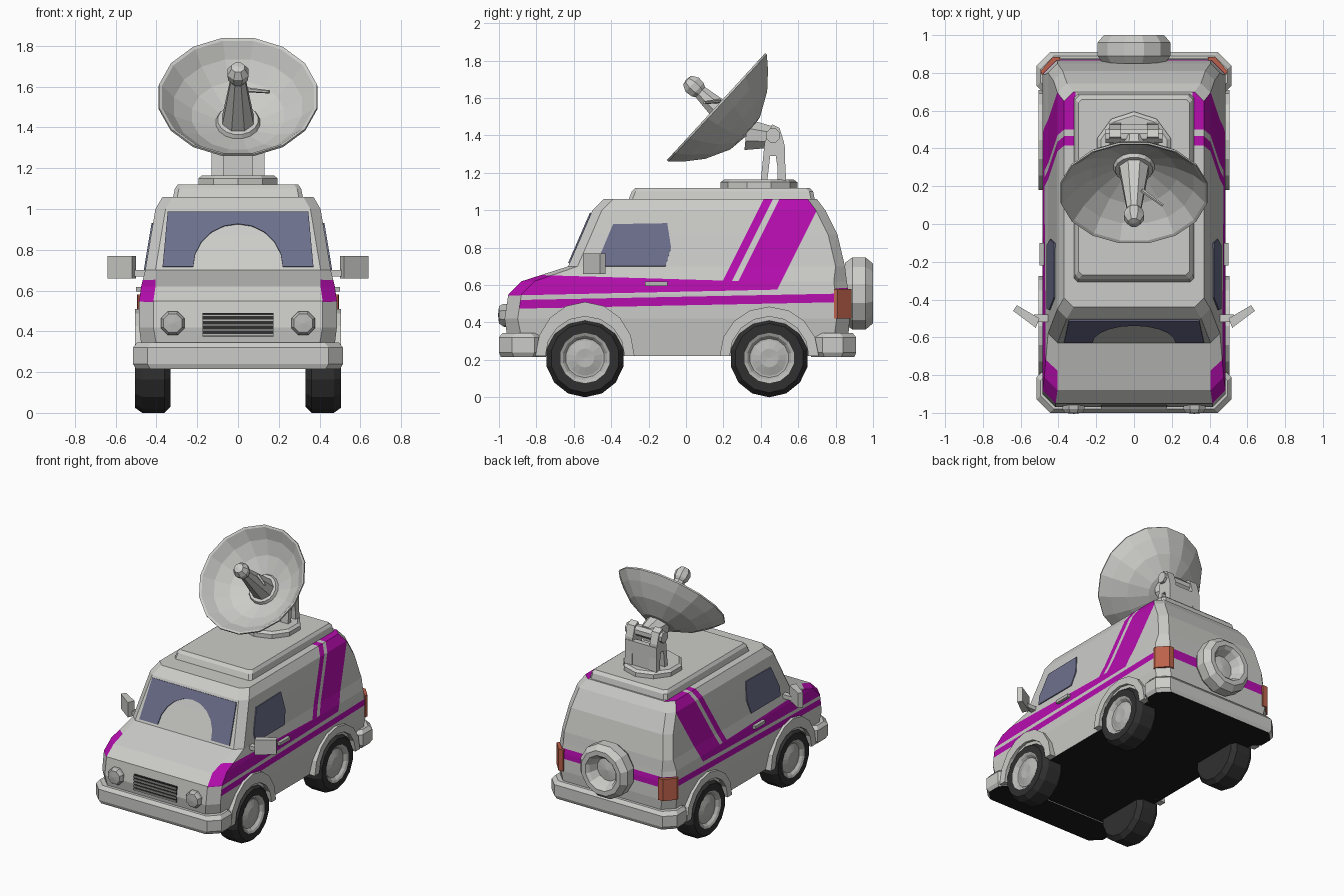
import bpy, bmesh, math
from mathutils import Vector

cube = bpy.data.objects.get("Cube")
if cube:
    bpy.data.objects.remove(cube)


def material(name, r, g, b):
    m = bpy.data.materials.new(name)
    m.use_nodes = True
    m.diffuse_color = (r, g, b, 1)
    m.node_tree.nodes["Principled BSDF"].inputs["Base Color"].default_value = (r, g, b, 1)
    return m


WHITE = material("off_white_paint", .60, .60, .58)
MAGENTA = material("magenta_stripe", .47, .004, .43)
GLASS = material("blue_grey_glass", .15, .16, .26)
RUBBER = material("black_rubber", .03, .03, .03)
UNDER = material("underside_black", .01, .01, .01)
LAMP = material("tail_lamp_orange", .50, .12, .07)
SILVER = material("silver_trim", .48, .48, .47)


def finish(name, bm, mats, rule=None):
    bmesh.ops.remove_doubles(bm, verts=bm.verts, dist=1e-5)
    bmesh.ops.recalc_face_normals(bm, faces=bm.faces)
    bm.normal_update()
    if rule:
        for f in bm.faces:
            f.material_index = rule(f)
    me = bpy.data.meshes.new(name)
    bm.to_mesh(me)
    bm.free()
    for m in mats:
        me.materials.append(m)
    ob = bpy.data.objects.new(name, me)
    bpy.context.collection.objects.link(ob)
    return ob


def slab(name, pts, offset, mat):
    """Flat outline pushed along an offset."""
    bm = bmesh.new()
    face = bm.faces.new([bm.verts.new(p) for p in pts])
    new = bmesh.ops.extrude_face_region(bm, geom=[face], use_keep_orig=True)["geom"]
    bmesh.ops.translate(bm, vec=offset, verts=[v for v in new if isinstance(v, bmesh.types.BMVert)])
    return finish(name, bm, [mat])


def box(name, lo, hi, mat):
    x, y, z = lo
    return slab(name, [lo, (hi[0], y, z), (hi[0], hi[1], z), (x, hi[1], z)], (0, 0, hi[2] - z), mat)


def lathe(name, profile, seg, origin, axis, mats, rule=None):
    """Spin (radius, height) points about an axis."""
    q = Vector(axis).to_track_quat('Z', 'Y')
    bm = bmesh.new()
    rows = [[bm.verts.new(Vector(origin) + q @ Vector((r * math.cos(a), r * math.sin(a), h)))
             for a in [2 * math.pi * (i + .5) / seg for i in range(seg)]] for r, h in profile]
    for a, b in zip(rows, rows[1:]):
        for i in range(seg):
            j = (i + 1) % seg
            bm.faces.new((a[i], a[j], b[j], b[i]))
    return finish(name, bm, mats, rule)


def loft(levels):
    """Stack chamfered rectangles: z, front y, back y, half width, chamfer."""
    bm = bmesh.new()
    rings = []
    for z, f, b, w, c in levels:
        half = [(w - c, f), (w, f + c), (w, b - c), (w - c, b)]
        ring = half + [(-x, y) for x, y in reversed(half)]
        rings.append([bm.verts.new((x, y, z)) for x, y in ring])
    for a, b in zip(rings, rings[1:]):
        for i in range(8):
            j = (i + 1) % 8
            bm.faces.new((a[i], a[j], b[j], b[i]))
    bm.faces.new(rings[0])
    bm.faces.new(rings[-1])
    return bm


# Body shell, with stripe edges cut into it
LEVELS = [(.22, -.94, .86, .46, .08), (.42, -.97, .875, .485, .07), (.55, -.95, .87, .485, .07),
          (.62, -.88, .86, .475, .07), (.70, -.63, .85, .455, .05), (.87, -.556, .81, .427, .05),
          (1.0, -.50, .745, .405, .05), (1.06, -.44, .70, .37, .05)]


def at(z, col):
    for a, b in zip(LEVELS, LEVELS[1:]):
        if z <= b[0]:
            return a[col] + (b[col] - a[col]) * (z - a[0]) / (b[0] - a[0])


LOW_BOT, LOW_TOP, UP_BOT, UP_TOP = (.492, .02), (.538, .02), (.565, .022), (.63, -.03)
DIAGONALS = (.20, .25, .285, .515)


def cut(bm, co, no):
    bmesh.ops.bisect_plane(bm, geom=bm.verts[:] + bm.edges[:] + bm.faces[:], plane_co=co, plane_no=no)


def body_paint(f):
    c = f.calc_center_median()
    x, y, z = abs(c.x), c.y, c.z
    if f.normal.z < -.9:
        return 2
    above = lambda line: z > line[0] + line[1] * y
    if f.normal.y > .6 and y > .75:
        return int(above(LOW_BOT) and not above(UP_BOT))
    if x < (.40 if y < -.3 else .31) or f.normal.y > .3:
        return 0
    s = y - .5 * (z - .63)
    d = DIAGONALS
    if above(UP_TOP):
        return int(d[0] < s < d[1] or d[2] < s < d[3])
    if above(UP_BOT):
        return int(s < d[3])
    return int(above(LOW_BOT) and not above(LOW_TOP) and y > -.9)


bm = loft(LEVELS)
for c, k in (LOW_BOT, LOW_TOP, UP_BOT, UP_TOP):
    cut(bm, (0, 0, c), (0, -k, 1))
for s in DIAGONALS:
    cut(bm, (0, s, .63), (0, 1, -.5))
for x in (-.31, .31):
    cut(bm, (x, 0, 0), (1, 0, 0))
finish("van_body", bm, [WHITE, MAGENTA, UNDER], body_paint)

# Bumpers and raised roof panel
under_rule = lambda f: int(f.normal.z < -.9)
for name, f, b in (("front_bumper", -1.0, -.74), ("rear_bumper", .66, .91)):
    bm = loft([(.215, f + .01, b - .01, .50, .07), (.24, f, b, .515, .07),
               (.32, f, b, .515, .07), (.345, f + .02, b - .02, .495, .07)])
    finish(name, bm, [WHITE, UNDER], under_rule)
finish("roof_panel", loft([(1.05, -.31, .69, .32, .02), (1.10, -.29, .68, .31, .02),
                           (1.12, -.27, .66, .295, .02)]), [WHITE])

# Windshield with an arched gap
wind = [(-.37, .715), (-.345, .985), (.345, .985), (.37, .715), (.22, .715)]
wind += [(.22 * math.cos(a), .715 + .21 * math.sin(a)) for a in [math.pi * i / 10 for i in range(1, 10)]]
wind.append((-.22, .715))
slab("windshield", [(x, at(z, 1) + .001, z) for x, z in wind], (0, -.008, .003), GLASS)

# Grille and its bars
box("grille", (-.175, -.972, .375), (.175, -.94, .49), RUBBER)
for i in range(5):
    z = .378 + i * .0235
    box("grille_bar", (-.175, -.98, z), (.175, -.95, z + .011), SILVER)

WHEEL = [(0, .16), (.05, .165), (.095, .15), (.105, .15), (.12, .168), (.135, .175),
         (.185, .175), (.21, .14), (.21, .03), (.18, 0), (0, 0)]
SIDE_WINDOW = [(-.45, .70), (-.455, .77), (-.39, .925), (-.10, .93), (-.08, .80), (-.11, .70)]
ARCH = [math.pi * i / 8 for i in range(9)]

for side, s in (("left", 1), ("right", -1)):
    slab(side + "_window", [(s * (at(z, 3) - .001), y, z) for y, z in SIDE_WINDOW],
         (s * .008, 0, .001), GLASS)
    box(side + "_door_handle", (s * .46, -.22, .595), (s * .50, -.10, .618), SILVER)
    # Mirror
    slab(side + "_mirror", [(s * x, y, .66) for x, y in
                            ((.50, -.50), (.52, -.55), (.64, -.46), (.62, -.43))], (0, 0, .11), WHITE)
    box(side + "_mirror_stalk", (s * .43, -.52, .67), (s * .53, -.48, .70), WHITE)
    # Lamps
    lathe(side + "_headlight", [(0, .04), (.05, .035), (.063, .015), (.063, -.03)], 8,
          (s * .32, -.965, .44), (0, -1, 0), [SILVER])
    slab(side + "_tail_lamp", [(s * x, y, .42) for x, y in
                               ((.49, .79), (.495, .81), (.43, .884), (.39, .884), (.40, .80))],
         (0, 0, .16), LAMP)
    # Wheels and flared arches
    for end, y, top in (("front", -.54, .29), ("rear", .445, .265)):
        lathe(f"{end}_{side}_wheel", WHEEL, 14, (s * .33, y, .21), (s, 0, 0), [RUBBER, SILVER],
              lambda f, y=y: int((f.calc_center_median().yz - Vector((y, .21))).length < .128
                                 and abs(f.calc_center_median().x) > .4))
        ring = [(y + .265 * math.cos(a), .22 + top * math.sin(a)) for a in ARCH]
        ring += [(y + .212 * math.cos(a), .22 + .212 * math.sin(a)) for a in reversed(ARCH)]
        slab(f"{end}_{side}_arch", [(s * .43, py, pz) for py, pz in ring], (s * .075, 0, 0), WHITE)

# Spare wheel on the back
lathe("spare_wheel", [(0, .06), (.085, .05), (.11, .11), (.13, .13), (.165, .13), (.2, .09), (.2, .02), (.17, -.02)],
      12, (0, .87, .555), (0, 1, 0), [WHITE])

# Dish mount
lathe("mount_base", [(0, .05), (.185, .05), (.205, .035), (.205, 0)], 10, (0, .39, 1.115), (0, 0, 1), [WHITE])
for s in (1, -1):
    slab("mount_arm", [(s * .07, y, z) for y, z in
                       ((.40, 1.16), (.42, 1.36), (.46, 1.46), (.50, 1.44), (.525, 1.36), (.535, 1.16),
                        (.50, 1.16), (.48, 1.29), (.45, 1.29), (.435, 1.16))], (s * .06, 0, 0), WHITE)
box("mount_back", (-.13, .49, 1.16), (.13, .53, 1.34), WHITE)
lathe("mount_pivot", [(0, 0), (.04, 0), (.04, .30), (0, .30)], 8, (-.15, .465, 1.40), (1, 0, 0), [WHITE])
lathe("mount_neck", [(0, 0), (.06, 0), (.09, .15), (0, .15)], 8, (0, .47, 1.39), (0, -1, .1), [WHITE])

# Dish, feed horn and small rod
CENTRE, AIM = (0, .165, 1.55), (0, -.74, .68)
lathe("dish", [(0, -.22), (.12, -.205), (.25, -.14), (.34, -.065), (.397, -.005), (.395, .006),
               (.38, 0), (.32, -.07), (.23, -.135), (.11, -.185), (.10, -.165), (0, -.165)],
      16, CENTRE, AIM, [WHITE])
lathe("feed_horn", [(.085, -.18), (.04, .12), (.052, .14), (.056, .18), (.035, .215), (0, .222)],
      8, CENTRE, AIM, [WHITE])
lathe("feed_rod", [(0, 0), (.012, 0), (.008, .14), (0, .14)], 6, (.04, .18, 1.585), (.11, -.08, -.01), [WHITE])
